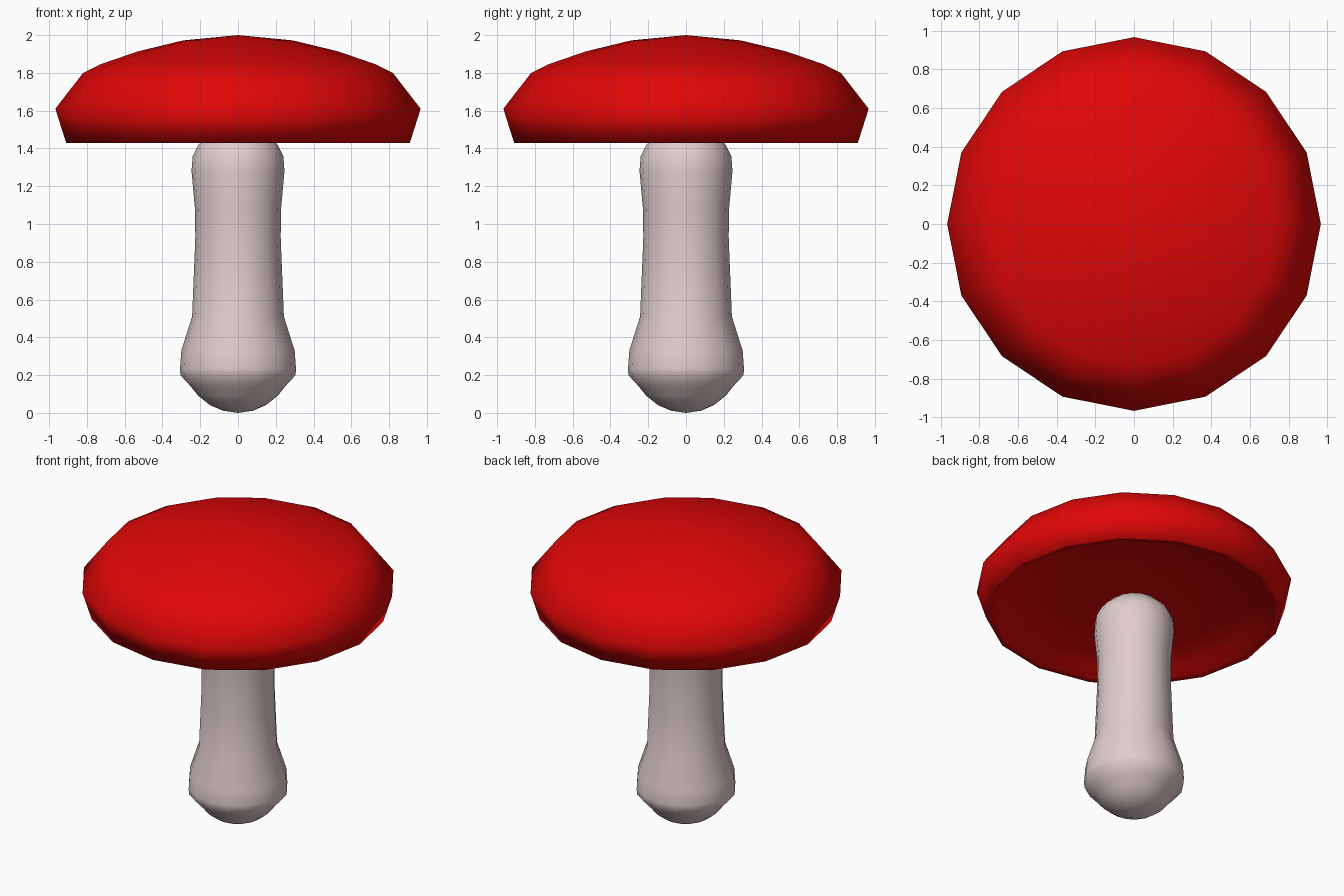
import bpy, bmesh, math

if "Cube" in bpy.data.objects:
    bpy.data.objects.remove(bpy.data.objects["Cube"])

SIDES = 16


def lathe(name, profile, color):
    """Revolve a (radius, z) profile, listed bottom to top, around the z axis."""
    bm = bmesh.new()
    rings = []
    for r, z in profile:
        if r == 0:
            rings.append([bm.verts.new((0, 0, z))] * SIDES)
        else:
            rings.append([bm.verts.new((r * math.cos(a), r * math.sin(a), z))
                          for a in (2 * math.pi * i / SIDES for i in range(SIDES))])
    for low, high in zip(rings, rings[1:]):
        for i in range(SIDES):
            j = (i + 1) % SIDES
            loop = dict.fromkeys((low[i], low[j], high[j], high[i]))
            bm.faces.new(list(loop))
    bmesh.ops.recalc_face_normals(bm, faces=bm.faces)
    mesh = bpy.data.meshes.new(name)
    bm.to_mesh(mesh)
    bm.free()
    obj = bpy.data.objects.new(name, mesh)
    bpy.context.collection.objects.link(obj)
    mat = bpy.data.materials.new(name + "_color")
    mat.diffuse_color = (*color, 1)
    mat.use_nodes = True
    mat.node_tree.nodes["Principled BSDF"].inputs["Base Color"].default_value = mat.diffuse_color
    mesh.materials.append(mat)
    mesh.shade_smooth()
    return obj


# Stem with rounded foot, bulb, slim waist and flared, domed top
lathe("stem", [(0, 0), (0.08, 0.012), (0.15, 0.042), (0.21, 0.09), (0.25, 0.14),
               (0.305, 0.20), (0.307, 0.235), (0.30, 0.33), (0.243, 0.51),
               (0.232, 0.78), (0.226, 0.93), (0.228, 1.08), (0.246, 1.28),
               (0.24, 1.36), (0.21, 1.42), (0.15, 1.475), (0.08, 1.505), (0, 1.515)],
      (0.75, 0.61, 0.61))

# Domed cap with a shallow hollow underside
lathe("cap", [(0, 1.50), (0.45, 1.50), (0.80, 1.485), (0.87, 1.435), (0.91, 1.43),
              (0.967, 1.61), (0.82, 1.80), (0.73, 1.845),
              (0.53, 1.914), (0.29, 1.972), (0, 2.0)],
      (0.75, 0.002, 0.002))
